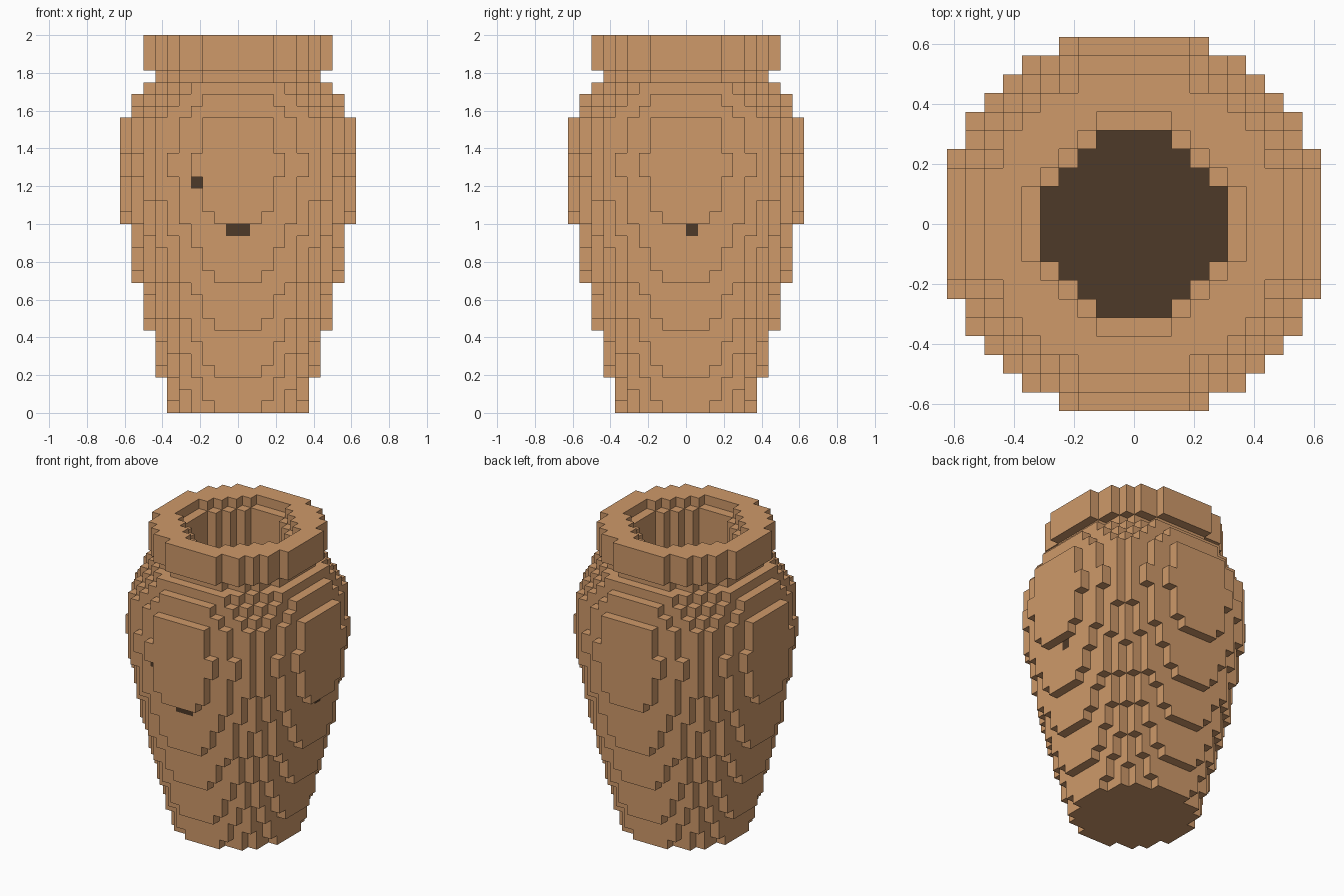
import bpy, bmesh, math

cube = bpy.data.objects.get("Cube")
if cube:
    bpy.data.objects.remove(cube, do_unlink=True)

U = 2 / 32  # edge length of one block

# Outer radius of each layer, in blocks, from the base to the rim
RADII = [6.0, 6.25, 6.5, 6.75, 7.0, 7.25, 7.5, 7.75, 8.0, 8.25, 8.5,
         8.75, 9.0, 9.15, 9.3, 9.48, 9.7, 9.9, 9.95, 10.08, 10.2, 10.2,
         10.05, 10.0, 10.0, 9.4, 8.9, 8.4, 7.2, 8.0, 8.0, 8.0]
NECK, RIM, TOP = 28, 29, 32  # layer where each part starts, and the end
FILL_TOP = 20                # layer where the open shaft begins
SHAFT = 4.85                 # radius of the shaft, in blocks

# Dark spots on the wall: block, axis, direction
SPOTS = {((-4, -9, 19), 1, -1), ((-1, -9, 15), 1, -1),
         ((0, -9, 15), 1, -1), ((8, 0, 15), 0, 1)}


def distance(i, j):
    return math.hypot(i + 0.5, j + 0.5)


def in_shaft(i, j):
    return distance(i, j) < SHAFT


def is_open(i, j, k):
    """The shaft, widened by one block in the top layer to leave a ledge."""
    if k < FILL_TOP:
        return False
    if k < TOP - 1:
        return in_shaft(i, j)
    return any(in_shaft(i + a, j + b)
               for a, b in ((0, 0), (1, 0), (-1, 0), (0, 1), (0, -1)))


# All blocks of the vase and its filling
solid = {(i, j, k) for k in range(TOP) for i in range(-11, 11) for j in range(-11, 11)
         if distance(i, j) < RADII[k] and not is_open(i, j, k)}
filling = {c for c in solid if c[2] == FILL_TOP - 1 and in_shaft(c[0], c[1])}


def add_face(bm, cell, axis, sign):
    """One outward-facing square on the given side of a block."""
    u, v = (axis + 1) % 3, (axis + 2) % 3
    corners = []
    for du, dv in ((0, 0), (1, 0), (1, 1), (0, 1)):
        p = list(cell)
        p[axis] += sign > 0
        p[u] += du
        p[v] += dv
        corners.append(bm.verts.new([c * U for c in p]))
    return bm.faces.new(corners if sign > 0 else corners[::-1])


def block_part(name, cells, materials):
    """Skin of a set of blocks, without hidden faces."""
    bm = bmesh.new()
    for cell in sorted(cells):
        for axis in range(3):
            for sign in (-1, 1):
                near = list(cell)
                near[axis] += sign
                if tuple(near) not in solid:
                    face = add_face(bm, cell, axis, sign)
                    face.material_index = int((cell, axis, sign) in SPOTS)
    bmesh.ops.remove_doubles(bm, verts=bm.verts, dist=U / 100)
    mesh = bpy.data.meshes.new(name)
    bm.to_mesh(mesh)
    bm.free()
    for material in materials:
        mesh.materials.append(material)
    bpy.context.collection.objects.link(bpy.data.objects.new(name, mesh))


def flat_material(name, colour):
    material = bpy.data.materials.new(name)
    material.use_nodes = True
    material.diffuse_color = colour
    bsdf = next(n for n in material.node_tree.nodes if n.type == 'BSDF_PRINCIPLED')
    bsdf.inputs["Base Color"].default_value = colour
    bsdf.inputs["Roughness"].default_value = 0.9
    return material


clay = flat_material("terracotta", (0.62, 0.32, 0.144, 1))
dark = flat_material("dark_brown", (0.074, 0.041, 0.021, 1))

# Vase wall, with the dark spots on the body
block_part("vase_body", {c for c in solid - filling if c[2] < NECK}, [clay, dark])
block_part("vase_neck", {c for c in solid if c[2] == NECK}, [clay])
block_part("vase_rim", {c for c in solid if c[2] >= RIM}, [clay])

# Dark surface at the bottom of the shaft
block_part("vase_filling", filling, [dark])
